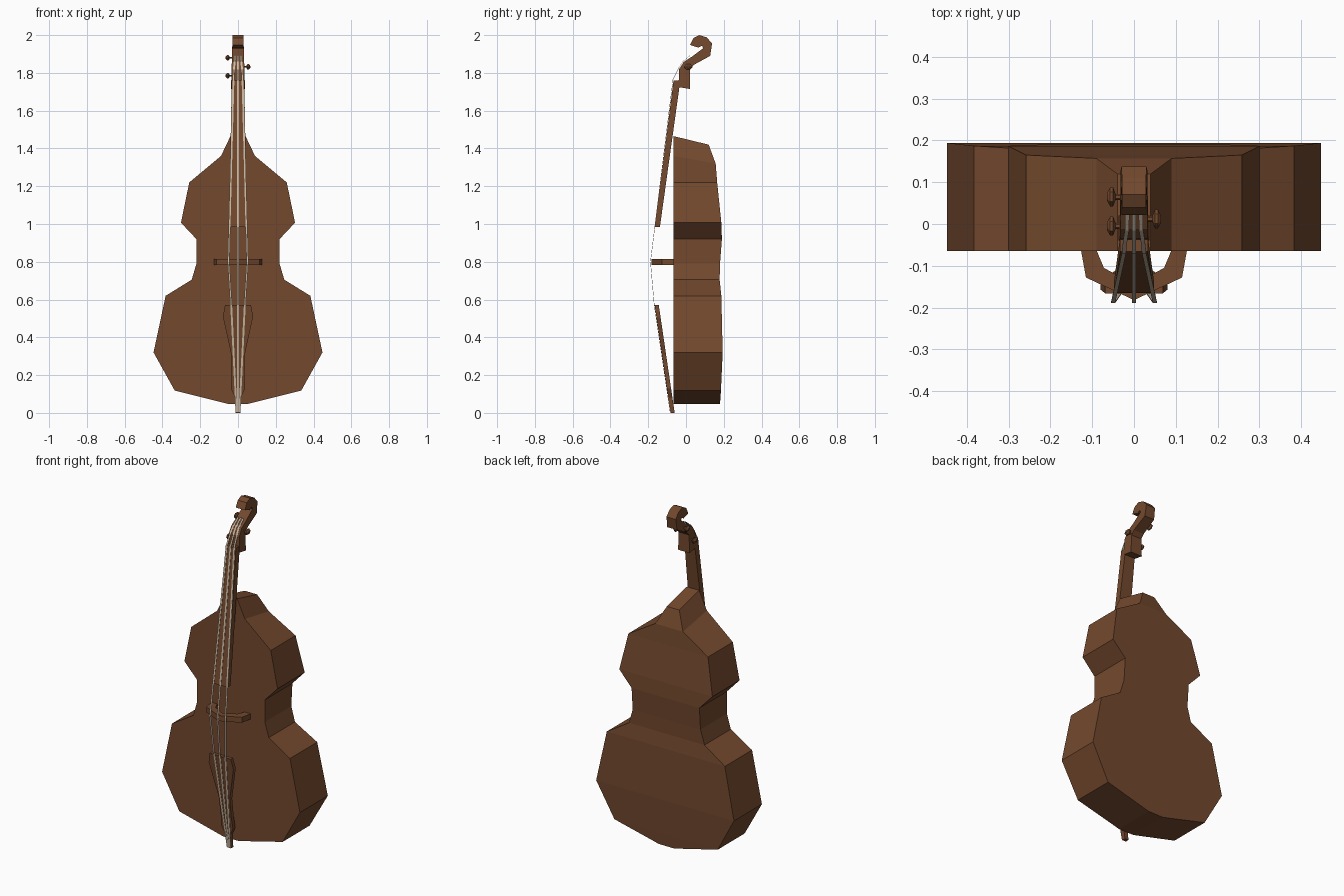
import bpy, bmesh, math

if "Cube" in bpy.data.objects:
    bpy.data.objects.remove(bpy.data.objects["Cube"])


def material(name, col):
    m = bpy.data.materials.new(name)
    m.diffuse_color = (*col, 1)
    m.use_nodes = True
    m.node_tree.nodes["Principled BSDF"].inputs["Base Color"].default_value = m.diffuse_color
    return m


WOOD = material("brown_wood", (0.172, 0.066, 0.027))
STRING = material("pale_string", (0.60, 0.49, 0.37))


def finish(name, bm, mat):
    bmesh.ops.recalc_face_normals(bm, faces=bm.faces)
    me = bpy.data.meshes.new(name)
    bm.to_mesh(me)
    bm.free()
    me.materials.append(mat)
    ob = bpy.data.objects.new(name, me)
    bpy.context.collection.objects.link(ob)
    return ob


def loft(name, rings, mat):
    """Join equal-sized rings of points with side faces and end caps."""
    bm = bmesh.new()
    vs = [[bm.verts.new(p) for p in r] for r in rings]
    n = len(rings[0])
    for a, b in zip(vs, vs[1:]):
        for i in range(n):
            j = (i + 1) % n
            bm.faces.new((a[i], a[j], b[j], b[i]))
    bm.faces.new(vs[0])
    bm.faces.new(vs[-1])
    return finish(name, bm, mat)


def bar_ring(w, y0, y1, z, x=0):
    return [(x - w, y0, z), (x + w, y0, z), (x + w, y1, z), (x - w, y1, z)]


# Body: half outline (x, front z, back z, back y), mirrored, back in strips
FRONT = -0.065
half = [(0.05, 0.047, 0.047, 0.18), (0.335, 0.118, 0.118, 0.185), (0.447, 0.32, 0.32, 0.194),
        (0.383, 0.62, 0.62, 0.187), (0.245, 0.705, 0.705, 0.178), (0.22, 0.79, 0.79, 0.18),
        (0.22, 0.92, 0.92, 0.19), (0.302, 1.007, 1.007, 0.187), (0.258, 1.22, 1.22, 0.165),
        (0.09, 1.36, 1.32, 0.157), (0.040, 1.465, 1.42, 0.12)]
bm = bmesh.new()
fr, br = [], []
for s in (1, -1):
    fr.append([bm.verts.new((s * x, FRONT, zf)) for x, zf, zb, yb in half])
    br.append([bm.verts.new((s * x, yb, zb)) for x, zf, zb, yb in half])
bm.faces.new(fr[0] + fr[1][::-1])
for i in range(len(half) - 1):
    bm.faces.new((br[0][i], br[0][i + 1], br[1][i + 1], br[1][i]))
    for s in (0, 1):
        bm.faces.new((fr[s][i], fr[s][i + 1], br[s][i + 1], br[s][i]))
for i in (0, -1):
    bm.faces.new((fr[0][i], br[0][i], br[1][i], fr[1][i]))
finish("body", bm, WOOD)

# Fingerboard and neck in one tapering bar
loft("fingerboard", [bar_ring(0.048, -0.165, -0.138, 0.985),
                     bar_ring(0.033, -0.066, -0.030, 1.76)], WOOD)

# Pegbox and scroll: side profile (y, z) with width tapering upward
scroll = [(-0.04, 1.725), (0.02, 1.715), (0.02, 1.82), (0.04, 1.842), (0.128, 1.89),
          (0.138, 1.955), (0.11, 1.988), (0.07, 2.0), (0.04, 1.985), (0.022, 1.948),
          (0.065, 1.934), (0.085, 1.944), (0.09, 1.93), (0.03, 1.885), (-0.012, 1.858),
          (-0.036, 1.82)]
loft("scroll", [[(s * (0.037 - 0.03 * (z - 1.72)), y, z) for y, z in scroll]
                for s in (-1, 1)], WOOD)

# Tuning pegs: thin stem with a faceted double-cone head
for i, (s, y, z) in enumerate([(-1, 0.065, 1.88), (-1, -0.005, 1.785), (1, 0.012, 1.832)]):
    prof = [(0.015, 0.006), (0.044, 0.006), (0.05, 0.019), (0.057, 0.019), (0.065, 0.007)]
    loft(f"peg_{i + 1}", [[(s * x, y + 1.2 * r * math.cos(a * math.pi / 3),
                            z + 0.9 * r * math.sin(a * math.pi / 3)) for a in range(6)]
                          for x, r in prof], WOOD)

# Bridge: flat arch seen from above
outer = [(0.127, -0.062), (0.115, -0.128), (0, -0.182)]
inner = [(0, -0.145), (0.072, -0.105), (0.09, -0.062)]
arch = outer + [(-x, y) for x, y in outer[1::-1]]
arch += [(-x, y) for x, y in inner[::-1]] + inner[1:]
loft("bridge", [[(x, y, z) for x, y in arch] for z in (0.782, 0.814)], WOOD)

# Tailpiece: tapering tilted plate down to the foot
tail = [(0.012, 0.0), (0.014, 0.08), (0.038, 0.13), (0.034, 0.2), (0.036, 0.31),
        (0.08, 0.51), (0.069, 0.57)]


def tail_y(z):
    return -0.082 - 0.084 * z / 0.57


loft("tailpiece", [bar_ring(w, tail_y(z), tail_y(z) + 0.022, z) for w, z in tail], WOOD)

# Three flat strings: foot, tailpiece, bridge, nut, pegbox
path = [(0.008, -0.084, 0.004), (0.036, -0.168, 0.57), (0.050, -0.188, 0.80),
        (0.024, -0.069, 1.765), (0.021, -0.039, 1.825), (0.017, -0.015, 1.862),
        (0.016, 0.026, 1.895)]
for k in (-1, 0, 1):
    loft(f"string_{k + 2}", [bar_ring(0.005, y - 0.001, y + 0.001, z, k * x)
                             for x, y, z in path], STRING)
